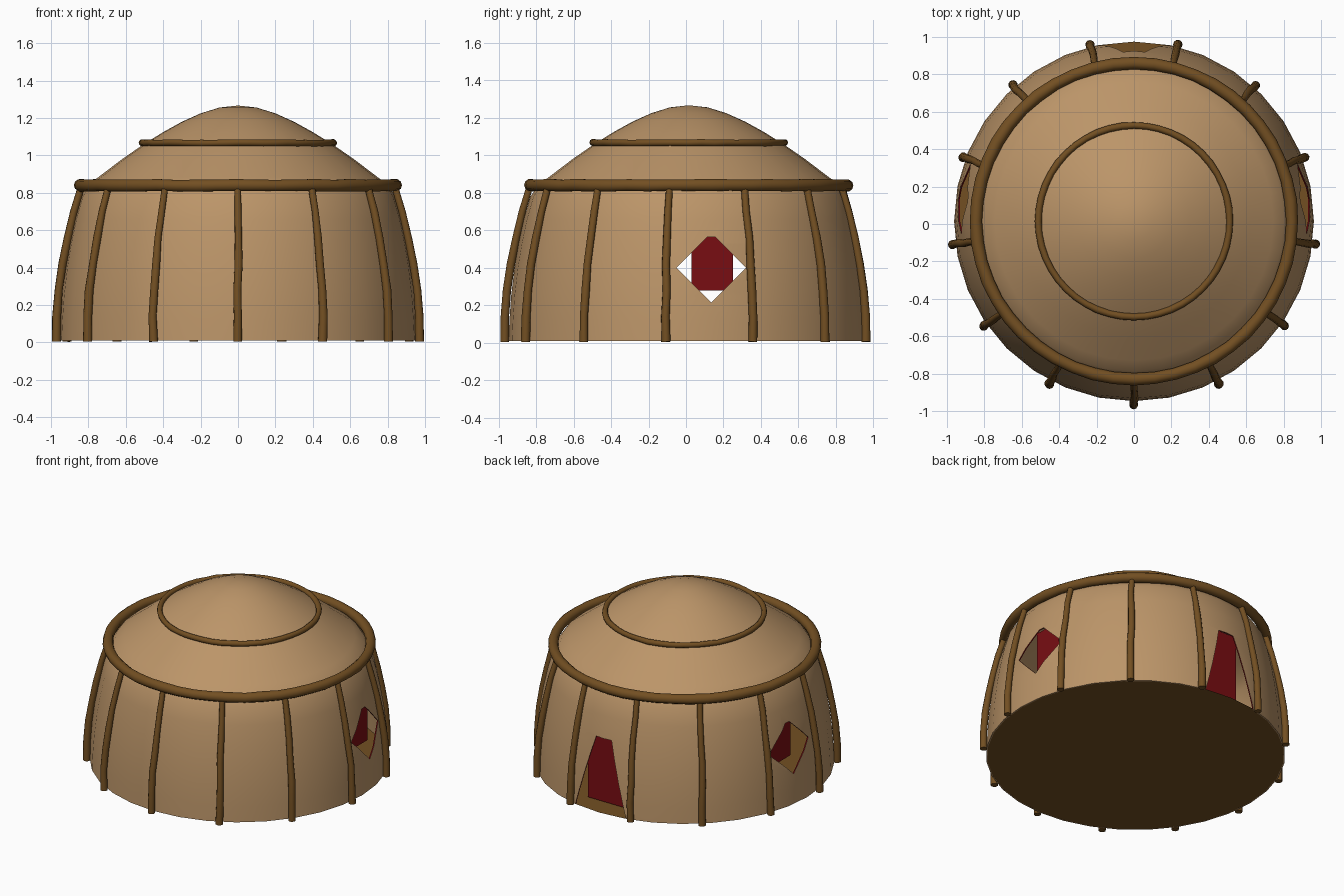
import bpy, bmesh, random
from math import sin, cos, pi, radians

if "Cube" in bpy.data.objects:
    bpy.data.objects.remove(bpy.data.objects["Cube"])
random.seed(4)

CY = 0.015        # centre of the hut along y
SEG = 32


def material(name, rgb):
    m = bpy.data.materials.new(name)
    m.diffuse_color = (*rgb, 1)
    m.use_nodes = True
    m.node_tree.nodes["Principled BSDF"].inputs["Base Color"].default_value = m.diffuse_color
    return m


TAN = material("hide_tan", (0.50, 0.30, 0.14))
WOOD = material("wood_brown", (0.17, 0.078, 0.016))
RED = material("cloth_red", (0.19, 0.004, 0.006))


def add_object(name, data, mats):
    ob = bpy.data.objects.new(name, data)
    bpy.context.collection.objects.link(ob)
    for m in mats:
        data.materials.append(m)
    return ob


def activate(ob):
    bpy.ops.object.select_all(action='DESELECT')
    ob.select_set(True)
    bpy.context.view_layer.objects.active = ob


def mesh_object(name, verts, faces, mats):
    me = bpy.data.meshes.new(name)
    me.from_pydata(verts, [], faces)
    return add_object(name, me, mats)


def tube(name, points, radius, radii, cyclic=False):
    """Round wooden pole through the given points."""
    cu = bpy.data.curves.new(name, 'CURVE')
    cu.dimensions = '3D'
    cu.bevel_depth = radius
    cu.bevel_resolution = 3
    cu.use_fill_caps = True
    sp = cu.splines.new('POLY')
    sp.points.add(len(points) - 1)
    for p, co, r in zip(sp.points, points, radii):
        p.co = (*co, 1)
        p.radius = r
    sp.use_cyclic_u = cyclic
    ob = add_object(name, cu, [WOOD])
    activate(ob)
    bpy.ops.object.convert(target='MESH')
    bpy.ops.object.shade_smooth_by_angle(angle=radians(50))


def prism(name, outline, axis, lo, hi):
    """Opening cutter: outline (u, z) extruded along x or y."""
    n = len(outline)
    place = (lambda u, z, d: (d, u, z)) if axis == 'x' else (lambda u, z, d: (u, d, z))
    verts = [place(u, z, d) for d in (lo, hi) for u, z in outline]
    faces = [tuple(range(n)), tuple(range(n, 2 * n))]
    faces += [(i, (i + 1) % n, (i + 1) % n + n, i + n) for i in range(n)]
    ob = mesh_object(name, verts, faces, [TAN, RED])
    bm = bmesh.new()
    bm.from_mesh(ob.data)
    bmesh.ops.recalc_face_normals(bm, faces=bm.faces)
    for f in bm.faces:
        f.material_index = 1
    bm.to_mesh(ob.data)
    bm.free()
    ob.hide_render = True
    return ob


# Wall and domed roof as one turned shell
profile = [(0.962, 0.01), (0.957, 0.12), (0.948, 0.25), (0.93, 0.4), (0.908, 0.53),
           (0.88, 0.66), (0.845, 0.78), (0.80, 0.845), (0.745, 0.885), (0.62, 0.98),
           (0.50, 1.063), (0.40, 1.125), (0.30, 1.18), (0.20, 1.225), (0.10, 1.256)]
verts = [(r * cos(2 * pi * i / SEG), CY + r * sin(2 * pi * i / SEG), z)
         for r, z in profile for i in range(SEG)]
faces = [(k * SEG + i, k * SEG + (i + 1) % SEG, (k + 1) * SEG + (i + 1) % SEG, (k + 1) * SEG + i)
         for k in range(len(profile) - 1) for i in range(SEG)]
verts.append((0, CY, 1.267))
last = (len(profile) - 1) * SEG
faces += [(last + i, last + (i + 1) % SEG, len(verts) - 1) for i in range(SEG)]
shell = mesh_object("wall_and_roof", verts, faces, [TAN, RED])

# Window and door openings, with red cut edges
solid = shell.modifiers.new("thickness", 'SOLIDIFY')
solid.thickness = 0.008
solid.offset = -1
diamond = [(-0.05, 0.40), (0.135, 0.215), (0.32, 0.40), (0.155, 0.565), (0.115, 0.565)]
door = [(-0.215, -0.05), (0.215, -0.05), (0.06, 0.515), (-0.06, 0.515)]
cutters = [prism("window_cutter", diamond, 'x', -1.2, 1.2),
           prism("door_cutter", door, 'y', 0.6, 1.2)]
for c in cutters:
    mod = shell.modifiers.new(c.name, 'BOOLEAN')
    mod.operation = 'DIFFERENCE'
    mod.solver = 'EXACT'
    mod.object = c
activate(shell)
for mod in list(shell.modifiers):
    bpy.ops.object.modifier_apply(modifier=mod.name)
bpy.ops.object.shade_smooth_by_angle(angle=radians(35))
for c in cutters:
    bpy.data.objects.remove(c)

# Floor
mesh_object("floor", [(0.96 * cos(2 * pi * i / SEG), CY + 0.96 * sin(2 * pi * i / SEG), 0.01)
                      for i in range(SEG)], [tuple(range(SEG))], [WOOD])

# Red cloth hung inside each opening
for side, x in (("right", 0.84), ("left", -0.84)):
    mesh_object(side + "_window_cloth",
                [(x, 0.03, 0.28), (x, 0.25, 0.28), (x, 0.25, 0.59), (x, 0.03, 0.59)],
                [(0, 1, 2, 3)], [RED])
mesh_object("door_cloth",
            [(-0.15, 0.84, 0.02), (0.18, 0.84, 0.02), (0.18, 0.84, 0.57), (-0.15, 0.84, 0.57)],
            [(0, 1, 2, 3)], [RED])

# Bent wall poles
for k in range(13):
    a = -pi / 2 + 2 * pi * k / 13
    path, radii = [], []
    for j, (r, z) in enumerate([(0.978, 0.005), (0.977, 0.14), (0.966, 0.28), (0.945, 0.42),
                                (0.917, 0.56), (0.884, 0.70), (0.845, 0.83)]):
        b = a + random.uniform(-0.004, 0.004)
        path.append((r * cos(b), CY * 0.7 + r * sin(b), z))
        radii.append(1.05 - 0.04 * j + random.uniform(-0.05, 0.05))
    tube(f"wall_pole_{k + 1}", path, 0.023, radii)

# Eave hoop and roof hoop
for name, R, r, z in (("eave_hoop", 0.845, 0.033, 0.84), ("roof_hoop", 0.512, 0.018, 1.067)):
    n = 48
    tube(name, [(R * cos(2 * pi * i / n), CY + R * sin(2 * pi * i / n),
                 z + random.uniform(-0.002, 0.002)) for i in range(n)],
         r, [random.uniform(0.95, 1.06) for _ in range(n)], cyclic=True)
